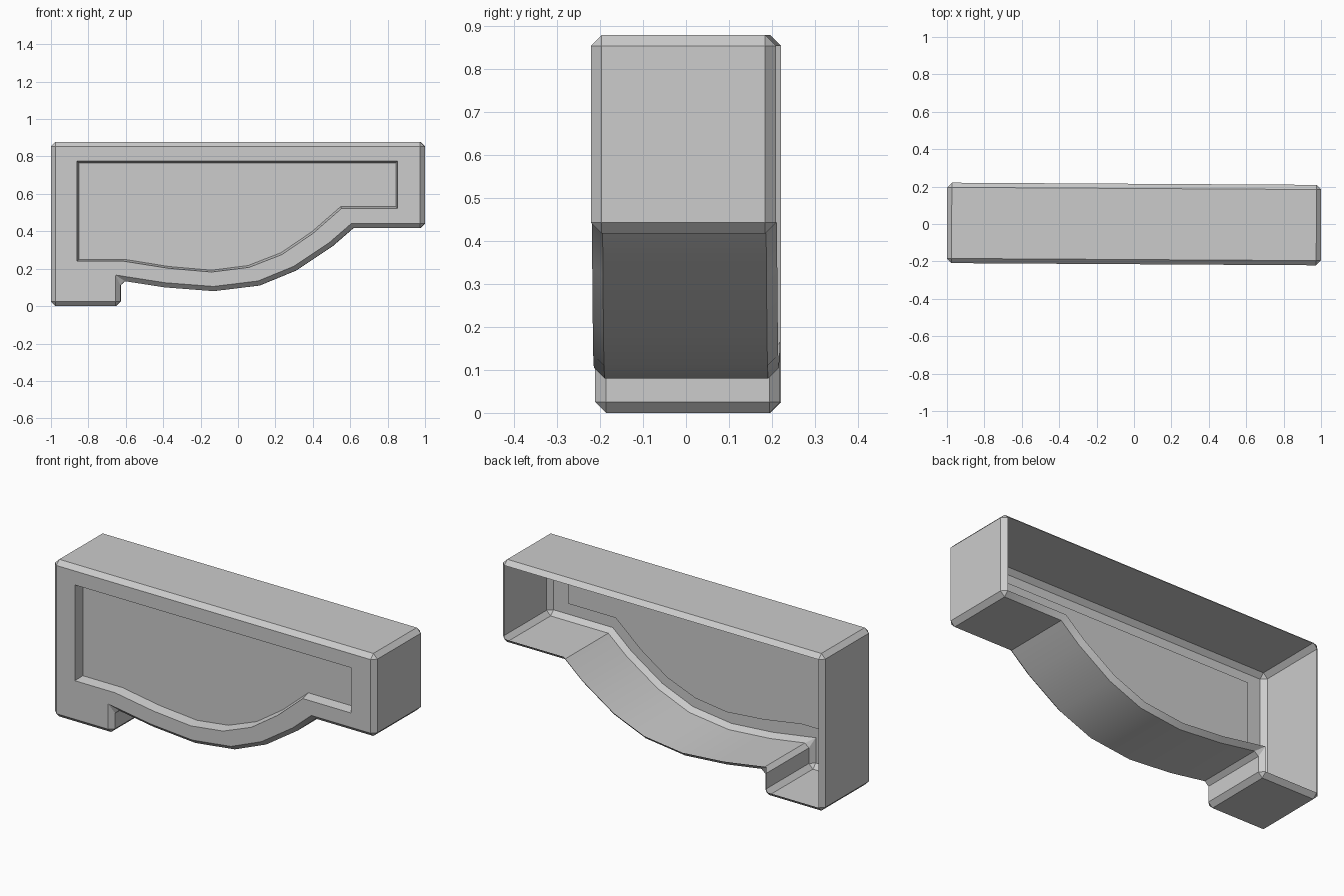
import bpy, bmesh, math
from mathutils import Matrix

if "Cube" in bpy.data.objects:
    bpy.data.objects.remove(bpy.data.objects["Cube"])

HALF_DEPTH = 0.215
BEVEL = 0.025
RECESS = 0.055

# Side profile of the bracket (x, z), counter-clockwise from the foot
outline = [(-1, 0), (-.628, 0), (-.628, .137), (-.39, .10), (-.13, .08),
           (.115, .11), (.31, .19), (.505, .32), (.617, .417),
           (1, .417), (1, .878), (-1, .878)]

# Sunken panel on the front: rim and slightly smaller floor
panel_rim = [(-.86, .24), (-.61, .24), (-.37, .202), (-.14, .182), (.06, .207),
             (.235, .275), (.40, .387), (.555, .522), (.855, .522),
             (.855, .775), (-.86, .775)]
panel_floor = [(-.85, .25), (-.605, .25), (-.37, .212), (-.14, .192), (.055, .217),
               (.23, .285), (.395, .397), (.55, .532), (.845, .532),
               (.845, .765), (-.85, .765)]


def add_loop(bm, points, y):
    return [bm.verts.new((x, y, z)) for x, z in points]


def bridge(bm, a, b):
    n = len(a)
    for i in range(n):
        j = (i + 1) % n
        bm.faces.new((a[i], a[j], b[j], b[i]))


bm = bmesh.new()

# Block extruded from the profile
front = add_loop(bm, outline, -HALF_DEPTH)
back = add_loop(bm, outline, HALF_DEPTH)
bm.faces.new(front)
bm.faces.new(back)
bridge(bm, front, back)
bmesh.ops.recalc_face_normals(bm, faces=bm.faces[:])

# Chamfer every sharp edge, leaving the curved underside alone
sharp = [e for e in bm.edges if e.calc_face_angle() > math.radians(50)]
bmesh.ops.bevel(bm, geom=sharp, offset=BEVEL, offset_type='OFFSET',
                segments=1, profile=0.5, affect='EDGES', clamp_overlap=True)

# Open the back and take out the front face
bm.normal_update()
back_face = max(bm.faces, key=lambda f: f.calc_area() * f.normal.y)
front_face = min(bm.faces, key=lambda f: f.calc_area() * f.normal.y)
rim_edges = list(front_face.edges)
bmesh.ops.delete(bm, geom=[back_face, front_face], context='FACES_ONLY')

# Front border and sunken panel
rim = add_loop(bm, panel_rim, -HALF_DEPTH)
floor = add_loop(bm, panel_floor, -HALF_DEPTH + RECESS)
bridge(bm, rim, floor)
bm.faces.new(floor)
inner_edges = [bm.edges.get((rim[i - 1], rim[i])) for i in range(len(rim))]
bmesh.ops.triangle_fill(bm, use_beauty=True, use_dissolve=False,
                        edges=rim_edges + inner_edges, normal=(0, -1, 0))
bmesh.ops.recalc_face_normals(bm, faces=bm.faces[:])

# The block sits turned by a hair
bmesh.ops.rotate(bm, verts=bm.verts[:], cent=(0, 0, 0),
                 matrix=Matrix.Rotation(-0.006, 3, 'Z'))

mesh = bpy.data.meshes.new("bracket")
bm.to_mesh(mesh)
bm.free()
bracket = bpy.data.objects.new("bracket", mesh)
bpy.context.collection.objects.link(bracket)

# Smooth the curve, keep the chamfers crisp
bpy.context.view_layer.objects.active = bracket
bracket.select_set(True)
bpy.ops.object.shade_smooth_by_angle(angle=math.radians(30))
